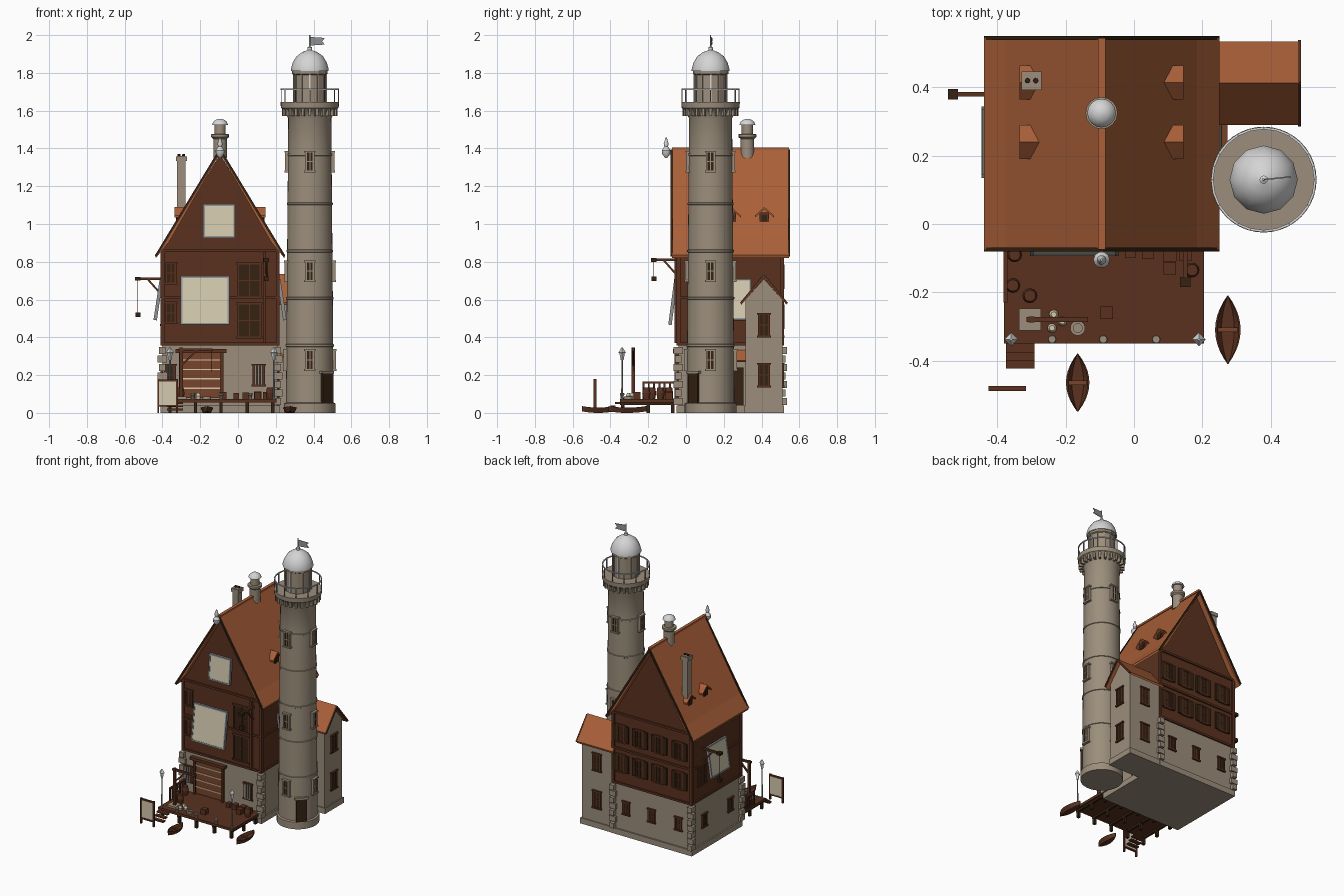
import bpy, bmesh, math
from math import pi, sin, cos, radians
from mathutils import Matrix, Vector

cube = bpy.data.objects.get("Cube")
if cube:
    bpy.data.objects.remove(cube)


def material(name, rgb):
    m = bpy.data.materials.new(name)
    m.use_nodes = True
    m.diffuse_color = (*rgb, 1)
    m.node_tree.nodes["Principled BSDF"].inputs["Base Color"].default_value = (*rgb, 1)
    return m


STONE = material("stone", (0.33, 0.27, 0.20))
WOOD = material("brown wood", (0.10, 0.031, 0.014))
DARK = material("dark wood", (0.035, 0.016, 0.006))
TILE = material("roof tile", (0.40, 0.115, 0.04))
CREAM = material("cream canvas", (0.66, 0.59, 0.43))
METAL = material("pale metal", (0.66, 0.66, 0.66))
PLANK = material("red plank", (0.19, 0.06, 0.025))
IRON = material("grey iron", (0.28, 0.29, 0.30))


class Part:
    """Collects simple solids into one mesh object."""

    def __init__(self, name):
        self.name, self.bm, self.mats = name, bmesh.new(), []

    def paint(self, verts, mat):
        if mat not in self.mats:
            self.mats.append(mat)
        for f in {f for v in verts for f in v.link_faces}:
            f.material_index = self.mats.index(mat)
        return self

    def box(self, c, s, mat, rot=None):
        m = Matrix.Translation(c) @ (rot or Matrix()).to_4x4() @ Matrix.Diagonal((*s, 1))
        return self.paint(bmesh.ops.create_cube(self.bm, size=1, matrix=m)["verts"], mat)

    def beam(self, a, b, t, mat):
        a, b = Vector(a), Vector(b)
        rot = (b - a).to_track_quat("Z", "Y").to_matrix()
        return self.box((a + b) / 2, (t, t, (b - a).length), mat, rot)

    def lathe(self, c, prof, mat, segs=16):
        rings = [[self.bm.verts.new((c[0] + r * cos(a), c[1] + r * sin(a), c[2] + z))
                  for a in (2 * pi * i / segs for i in range(segs))] for r, z in prof]
        return self.loft(rings, mat)

    def loft(self, rings, mat):
        n = len(rings[0])
        for lo, hi in zip(rings, rings[1:]):
            for i in range(n):
                self.bm.faces.new((lo[i], lo[(i + 1) % n], hi[(i + 1) % n], hi[i]))
        self.bm.faces.new(rings[0][::-1])
        self.bm.faces.new(rings[-1])
        return self.paint([v for r in rings for v in r], mat)

    def prism(self, prof, a, b, mat, along="y"):
        place = (lambda u, z, d: (u, d, z)) if along == "y" else (lambda u, z, d: (d, u, z))
        return self.loft([[self.bm.verts.new(place(u, z, d)) for u, z in prof] for d in (a, b)], mat)

    def done(self, loc=(0, 0, 0), turn=0, smooth=False):
        bmesh.ops.recalc_face_normals(self.bm, faces=self.bm.faces)
        me = bpy.data.meshes.new(self.name)
        self.bm.to_mesh(me)
        self.bm.free()
        for m in self.mats:
            me.materials.append(m)
        ob = bpy.data.objects.new(self.name, me)
        bpy.context.collection.objects.link(ob)
        ob.location, ob.rotation_euler.z = loc, radians(turn)
        if smooth:
            bpy.ops.object.select_all(action="DESELECT")
            bpy.context.view_layer.objects.active = ob
            ob.select_set(True)
            bpy.ops.object.shade_smooth_by_angle(angle=radians(35))
        return ob


FRONT, RIGHT, BACK, LEFT = 0, 90, 180, -90


def window(name, loc, turn, w, h, frame=WOOD, shutters=False, depth=0.02):
    p = Part(name).box((0, 0, 0), (w, depth * 0.6, h), DARK)
    for s in (-1, 1):
        p.box((s * w / 2, 0, 0), (0.01, depth, h + 0.01), frame)
        p.box((0, 0, s * h / 2), (w + 0.02, depth * 1.2, 0.01), frame)
        if shutters:
            p.box((s * (w / 2 + 0.02), -0.005, 0), (0.03, 0.012, h), DARK)
    p.box((0, 0, 0), (0.005, depth * 0.8, h), frame).box((0, 0, 0), (w, depth * 0.8, 0.005), frame)
    p.done(loc, turn)


# House body
CX, X0, X1, Y0, Y1 = -0.095, -0.40, 0.21, -0.04, 0.51
MY, DX, DY = (Y0 + Y1) / 2, X1 - X0, Y1 - Y0
p = Part("stone_ground_floor").box((CX, MY, 0.18), (DX, DY, 0.36), STONE)
p.box((CX, MY, 0.02), (DX + 0.02, DY + 0.02, 0.04), STONE)
for x in (X0, X1):
    for y in (Y0, Y1):
        for i in range(7):
            big = 0.05 if i % 2 else 0.034
            p.box((x, y, 0.06 + i * 0.045), (big, 0.084 - big, 0.036), STONE)
p.done()
Part("timber_upper_floor").prism([(X0, 0.36), (X1, 0.36), (X1, 0.86), (CX, 1.37), (X0, 0.86)],
                                 Y0, Y1, WOOD).done()
p = Part("timber_trim")
for z in (0.365, 0.61, 0.86):
    p.box((CX, MY, z), (DX + 0.02, DY + 0.02, 0.014), WOOD)
for x in (X0, X1):
    for y in (Y0, Y1):
        p.box((x, y, 0.61), (0.02, 0.02, 0.5), WOOD)
p.box((0.14, Y0 - 0.01, 0.61), (0.015, 0.02, 0.48), WOOD).done()

# Main roof
p = Part("main_roof")
for s in (-1, 1):
    p.prism([(CX, 1.40), (CX + s * 0.28, 0.925), (CX + s * 0.345, 0.835),
             (CX + s * 0.34, 0.82), (CX + s * 0.27, 0.905), (CX, 1.375)], -0.075, 0.545, TILE)
    for y in (-0.075, 0.545):
        p.beam((CX, y, 1.392), (CX + s * 0.34, y, 0.83), 0.012, DARK)
p.box((CX, 0.235, 1.398), (0.022, 0.62, 0.014), TILE).done()
for s in (-1, 1):
    for y in (0.24, 0.415):
        p = Part("dormer").box((CX + s * 0.2, y, 1.03), (0.06, 0.05, 0.06), WOOD)
        p.box((CX + s * 0.23, y, 1.03), (0.008, 0.03, 0.035), DARK)
        for t in (-1, 1):
            p.prism([(y, 1.09), (y + t * 0.05, 1.045), (y + t * 0.05, 1.035), (y, 1.078)],
                    CX + s * 0.17, CX + s * 0.24, TILE, "x")
        p.done()

# Chimneys and ridge finial
p = Part("tall_chimney").box((-0.30, 0.42, 1.18), (0.045, 0.045, 0.36), STONE)
p.box((-0.30, 0.42, 1.345), (0.058, 0.055, 0.025), STONE)
for s in (-1, 1):
    p.lathe((-0.30 + s * 0.012, 0.42, 1.355), [(0.008, 0), (0.007, 0.015)], DARK, 8)
p.done()
p = Part("round_chimney").lathe((CX, 0.325, 1.35), [(0.036, 0), (0.036, 0.1), (0.047, 0.11),
                                (0.047, 0.125), (0.03, 0.127), (0.03, 0.18)], STONE)
p.lathe((CX, 0.325, 1.525), [(0.042, 0), (0.036, 0.016), (0.02, 0.028), (0.004, 0.032)], METAL)
p.done(smooth=True)
Part("ridge_finial").lathe((CX, -0.105, 1.35), [(0.006, 0), (0.022, 0.02), (0.024, 0.04), (0.01, 0.06),
                           (0.014, 0.075), (0.003, 0.108)], METAL, 10).box(
    (CX, -0.085, 1.375), (0.012, 0.05, 0.012), METAL).done(smooth=True)

# House windows and loading doors
for z in (0.51, 0.72):
    for x in (0.15, 0.0, -0.15, -0.31):
        window("back_window", (x, Y1, z), BACK, 0.05, 0.12, WOOD, True)
    window("front_left_window", (-0.355, Y0, z + 0.02), FRONT, 0.05, 0.11)
    window("loading_door", (0.06, Y0, z - 0.02), FRONT, 0.12, 0.18)
window("left_loading_door", (X0, 0.40, 0.54), LEFT, 0.08, 0.15)
for x in (0.11, -0.09, -0.30):
    window("back_stone_window", (x, Y1, 0.20), BACK, 0.045, 0.09)
for y in (0.08, 0.37):
    window("left_stone_window", (X0, y, 0.20), LEFT, 0.045, 0.09)
for x in (-0.36, 0.11):
    window("barred_window", (x, Y0, 0.20), FRONT, 0.055, 0.11, WOOD)
    p = Part("window_bars")
    for i in (-1, 0, 1):
        p.box((x + i * 0.016, Y0 - 0.014, 0.20), (0.006, 0.006, 0.1), METAL)
    p.done()

# Framed canvases leaning from the walls
def canvas(name, loc, turn, w, h, tilt):
    rot = Matrix.Rotation(tilt, 3, "X")
    p = Part(name).box((0, 0, 0), (w, 0.012, h), CREAM, rot)
    for s in (-1, 1):
        p.box(rot @ Vector((s * w / 2, 0, 0)), (0.01, 0.018, h + 0.01), IRON, rot)
        p.box(rot @ Vector((0, 0, s * h / 2)), (w, 0.018, 0.01), IRON, rot)
    p.done(loc, turn)


canvas("front_canvas", (-0.175, Y0 - 0.028, 0.595), FRONT, 0.25, 0.25, -0.13)
canvas("gable_canvas", (-0.1, Y0 - 0.018, 1.015), FRONT, 0.16, 0.17, -0.08)
canvas("left_canvas", (X0 - 0.022, 0.24, 0.6), LEFT, 0.2, 0.21, -0.15)
canvas("right_canvas", (X1 + 0.022, 0.24, 0.6), RIGHT, 0.2, 0.21, -0.15)

# Wall hoists
def hoist(name, loc, turn, drop):
    p = Part(name).beam((0, 0.02, 0), (0, -0.14, 0), 0.014, WOOD)
    p.beam((0, 0, -0.09), (0, -0.08, 0), 0.01, WOOD).beam((0, -0.13, 0), (0, -0.13, -drop), 0.003, DARK)
    p.box((0, -0.13, 0.0), (0.03, 0.03, 0.02), DARK).box((0, -0.13, -drop), (0.025, 0.025, 0.025), DARK)
    p.done(loc, turn)


hoist("front_hoist", (0.15, Y0, 0.81), FRONT, 0.1)
hoist("left_hoist", (X0, 0.38, 0.71), LEFT, 0.19)

# Main door
p = Part("main_door").box((-0.195, Y0, 0.2), (0.21, 0.016, 0.24), PLANK)
for z in (0.13, 0.18, 0.23, 0.28):
    p.box((-0.195, Y0 - 0.01, z), (0.2, 0.006, 0.007), CREAM)
for s in (-1, 1):
    p.box((-0.195 + s * 0.11, Y0 - 0.005, 0.2), (0.016, 0.03, 0.26), WOOD)
p.box((-0.195, Y0 - 0.01, 0.327), (0.27, 0.04, 0.02), WOOD).done()
p = Part("side_porch").box((X1 + 0.004, 0.27, 0.14), (0.012, 0.07, 0.2), DARK)
p.box((X1 + 0.03, 0.27, 0.3), (0.08, 0.1, 0.012), TILE, Matrix.Rotation(0.75, 3, "Y")).done()

# Rear annex
AY = 0.4125
Part("annex_walls").prism([(0.315, 0), (0.51, 0), (0.51, 0.6), (AY, 0.71), (0.315, 0.6)],
                          0.2, 0.46, STONE, "x").box((0.33, AY, 0.02), (0.275, 0.21, 0.04), STONE).done()
p = Part("annex_roof")
for s in (-1, 1):
    p.prism([(AY, 0.735), (AY + s * 0.123, 0.585), (AY + s * 0.12, 0.572), (AY, 0.715)], 0.2, 0.483, TILE, "x")
    p.beam((0.485, AY, 0.728), (0.485, AY + s * 0.123, 0.58), 0.01, WOOD)
p.done()
for z in (0.2, 0.465):
    window("annex_side_window", (0.46, AY, z), RIGHT, 0.055, 0.12)
    window("annex_back_window", (0.34, 0.51, z), BACK, 0.055, 0.12)

# Lighthouse tower
TX, TY = 0.38, 0.13
prof = [(0.137, 0), (0.137, 0.05), (0.126, 0.055)]
for z in (0.35, 0.6, 0.85, 1.1, 1.36):
    r = 0.127 - 0.0085 * z
    prof += [(r, z), (r + 0.004, z + 0.002), (r + 0.004, z + 0.012), (r, z + 0.014)]
prof += [(0.114, 1.56), (0.135, 1.6), (0.153, 1.615), (0.155, 1.645), (0.086, 1.645)]
Part("tower_shaft").lathe((TX, TY, 0), prof, STONE, 40).done(smooth=True)
p = Part("tower_corbels")
rail = Part("gallery_railing")
for i in range(24):
    rot = Matrix.Rotation(2 * pi * i / 24, 3, "Z")
    p.box(Vector((TX, TY, 1.593)) + rot @ Vector((0.13, 0, 0)), (0.036, 0.014, 0.045), STONE, rot)
    if i % 2 == 0:
        rail.box(Vector((TX, TY, 1.68)) + rot @ Vector((0.151, 0, 0)), (0.005, 0.005, 0.075), IRON, rot)
p.done()
for i in range(24):
    a, b = [(TX + 0.151 * cos(t), TY + 0.151 * sin(t)) for t in (2 * pi * i / 24, 2 * pi * (i + 1) / 24)]
    rail.beam((*a, 1.714), (*b, 1.714), 0.007, METAL)
rail.done()
Part("lantern_room").lathe((TX, TY, 1.64), [(0.086, 0), (0.086, 0.15), (0.094, 0.155), (0.094, 0.175)], STONE, 12).done()
p = Part("lantern_bars")
for i in range(12):
    rot = Matrix.Rotation(2 * pi * i / 12, 3, "Z")
    p.box(Vector((TX, TY, 1.72)) + rot @ Vector((0.086, 0, 0)), (0.008, 0.008, 0.15), METAL if i % 3 == 0 else STONE, rot)
p.done()
Part("tower_dome").lathe((TX, TY, 1.81), [(0.1, 0), (0.1, 0.01), (0.09, 0.045), (0.07, 0.078), (0.04, 0.1),
                         (0.012, 0.11), (0.012, 0.125), (0.004, 0.13), (0.003, 0.19)], METAL, 12).done(smooth=True)
Part("flag").prism([(0, 1.945), (0.08, 1.95), (0.065, 1.967), (0.08, 1.985), (0, 1.99)],
                   -0.002, 0.002, IRON).done((TX, TY, 0), 6)
for turn in (FRONT, RIGHT, BACK, LEFT):
    a = radians(turn - 90)
    for z in (0.28, 0.75, 1.33):
        r = 0.129 - 0.0085 * z
        window("tower_window", (TX + r * cos(a), TY + r * sin(a), z), turn, 0.04, 0.105, STONE, depth=0.025)
a = radians(-45)
Part("tower_door").box((0, 0, 0.13), (0.07, 0.025, 0.16), DARK).box((0, 0, 0.215), (0.09, 0.03, 0.014), STONE).done(
    (TX + 0.122 * cos(a), TY + 0.122 * sin(a), 0), 45)

# Wharf deck, legs, railing and steps
p = Part("wharf_deck").box((-0.088, -0.195, 0.065), (0.586, 0.31, 0.018), WOOD)
for x in (-0.36, -0.225, -0.09, 0.05, 0.185):
    p.box((x, -0.2, 0.05), (0.016, 0.3, 0.016), DARK)
    for y in (-0.335, -0.2, -0.07):
        p.box((x, y, 0.028), (0.018, 0.018, 0.056), DARK)
p.done()
p = Part("wharf_railing").box((-0.376, -0.14, 0.16), (0.012, 0.18, 0.01), WOOD)
for i in range(7):
    p.box((-0.376, -0.225 + i * 0.028, 0.115), (0.01, 0.01, 0.09), WOOD)
p.done()
p = Part("wharf_steps")
for i in range(3):
    p.box((-0.333, -0.363 - i * 0.024, 0.052 - i * 0.017), (0.084, 0.026, 0.01), WOOD)
p.done()
for x in (-0.36, 0.19):
    p = Part("lamp_post").lathe((x, -0.338, 0.07), [(0.009, 0), (0.005, 0.02), (0.004, 0.21)], IRON, 8)
    p.lathe((x, -0.338, 0.28), [(0.008, 0), (0.014, 0.035), (0.02, 0.04), (0.004, 0.065)], METAL, 4).done()
for x in (-0.24, -0.09, 0.065):
    Part("bollard").lathe((x, -0.338, 0.07), [(0.01, 0), (0.008, 0.02), (0.013, 0.026), (0.011, 0.035)], STONE, 10).done()

# Wharf crane and cargo
p = Part("wharf_crane").box((-0.305, -0.28, 0.08), (0.065, 0.065, 0.014), STONE)
p.beam((-0.3, -0.28, 0.08), (-0.3, -0.28, 0.345), 0.018, WOOD).beam((-0.315, -0.28, 0.335), (-0.135, -0.28, 0.335), 0.014, WOOD)
p.beam((-0.3, -0.28, 0.25), (-0.22, -0.28, 0.33), 0.01, WOOD).beam((-0.14, -0.28, 0.335), (-0.14, -0.28, 0.22), 0.003, DARK).done()
for x, y in ((-0.355, -0.18), (-0.305, -0.21), (0.17, -0.135), (-0.35, -0.09)):
    Part("barrel").lathe((x, y, 0.074), [(0.017, 0), (0.022, 0.03), (0.017, 0.06)], WOOD, 12).done()
for x, y, s in ((-0.08, -0.26, .036), (0.105, -0.09, .04), (0.105, -0.13, .036), (0.04, -0.085, .034),
                (-0.01, -0.085, .03), (0.15, -0.09, .036)):
    Part("crate").box((x, y, 0.074 + s / 2), (s, s, s), WOOD).done()
for x, y in ((-0.235, -0.265), (-0.21, -0.285), (-0.24, -0.305)):
    Part("jar").lathe((x, y, 0.074), [(0.01, 0), (0.014, 0.015), (0.008, 0.03)], CREAM, 10).done()
Part("rope_coil").lathe((-0.165, -0.305, 0.074), [(0.022, 0), (0.022, 0.014), (0.013, 0.014), (0.013, 0.004)], STONE).done()

# Notice board and boats
p = Part("notice_board").box((-0.372, -0.48, 0.105), (0.1, 0.008, 0.13), CREAM)
for s in (-1, 1):
    p.box((-0.372 + s * 0.05, -0.482, 0.09), (0.01, 0.014, 0.18), WOOD)
    p.box((-0.372, -0.482, 0.105 + s * 0.067), (0.11, 0.014, 0.01), WOOD)
p.done()
SECTION = [(-1, 1), (-0.6, 0), (0.6, 0), (1, 1), (0.85, 1), (0.5, 0.4), (-0.5, 0.4), (-0.85, 1)]
for loc, half, w in (((-0.165, -0.465, 0), 0.085, 0.033), ((0.275, -0.31, 0), 0.1, 0.036)):
    p = Part("rowing_boat")
    stations = [-1 + i / 5 for i in range(11)]
    p.loft([[p.bm.verts.new((u * w * (1.04 - t * t), t * half, 0.008 * t * t + 0.028 * v))
             for u, v in SECTION] for t in stations], WOOD)
    p.box((0, 0, 0.022), (w * 1.7, 0.014, 0.005), PLANK).done(loc)
